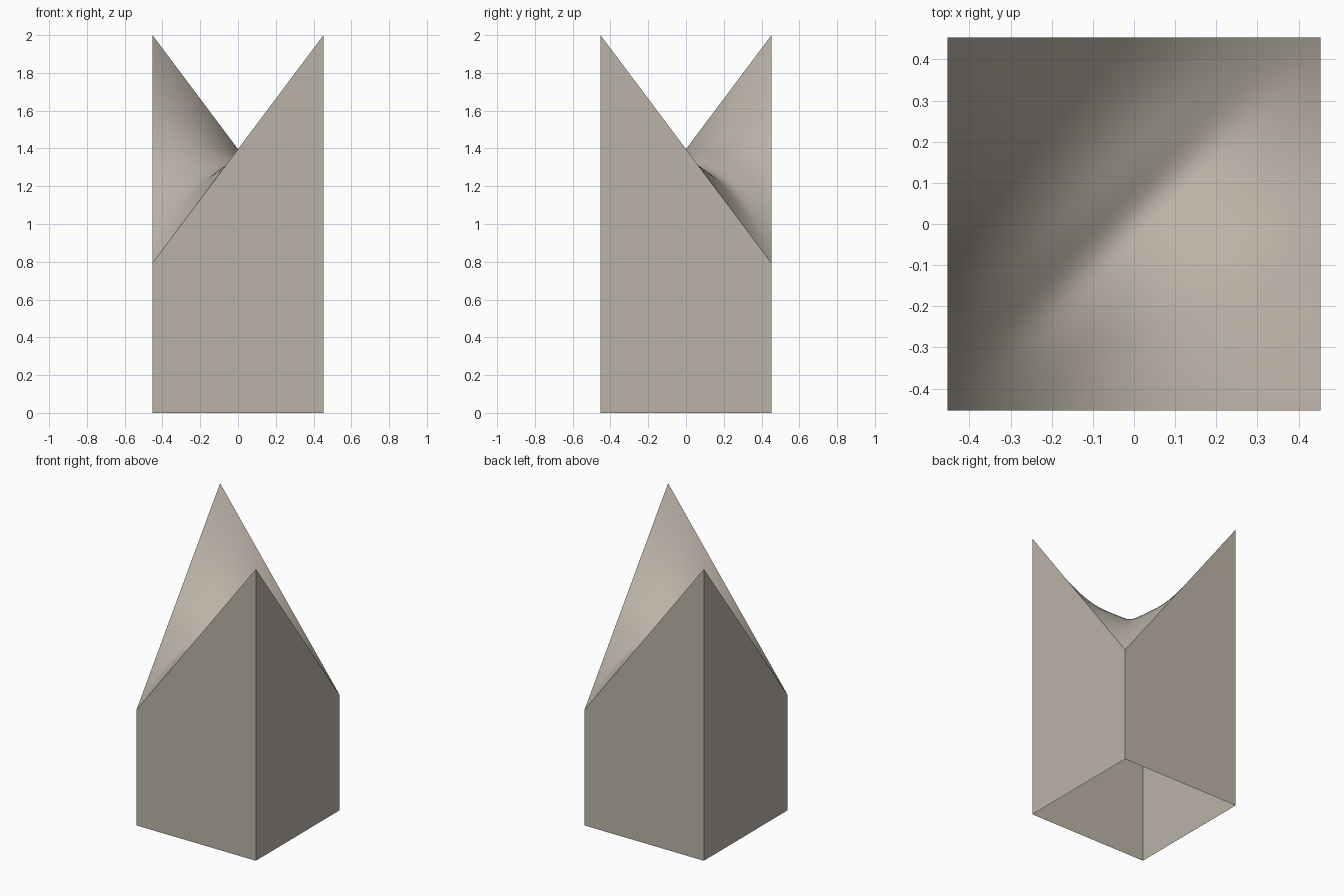
import bpy, bmesh, math

if "Cube" in bpy.data.objects:
    bpy.data.objects.remove(bpy.data.objects["Cube"])

HALF = 0.453      # half width of the square plan
MID, RISE = 1.396, 0.604   # mean roof height and corner rise/fall
N = 32            # roof grid divisions

stone = bpy.data.materials.new("warm_grey")
stone.diffuse_color = (0.50, 0.45, 0.385, 1)
stone.use_nodes = True
stone.node_tree.nodes["Principled BSDF"].inputs["Base Color"].default_value = stone.diffuse_color


def roof_height(x, y):
    """Saddle with straight edges and a slightly sunken, tightened valley."""
    u, v = x / HALF, y / HALF
    valley = 0.055 + 0.035 * math.exp(-((x - y) / 0.10) ** 2)
    return MID - RISE * u * v - valley * (1 - u * u) * (1 - v * v)


def finish(bm, name, smooth):
    mesh = bpy.data.meshes.new(name)
    for f in bm.faces:
        f.smooth = smooth
    bm.to_mesh(mesh)
    bm.free()
    mesh.materials.append(stone)
    obj = bpy.data.objects.new(name, mesh)
    bpy.context.collection.objects.link(obj)


# Saddle roof: a flat grid lifted to the curved height
bm = bmesh.new()
bmesh.ops.create_grid(bm, x_segments=N, y_segments=N, size=HALF)
for vert in bm.verts:
    vert.co.z = roof_height(vert.co.x, vert.co.y)
finish(bm, "saddle_roof", True)

# Four slanted-top walls, open underneath
bm = bmesh.new()
corners = [(-HALF, -HALF), (HALF, -HALF), (HALF, HALF), (-HALF, HALF)]
low = [bm.verts.new((x, y, 0)) for x, y in corners]
high = [bm.verts.new((x, y, roof_height(x, y))) for x, y in corners]
for i in range(4):
    j = (i + 1) % 4
    bm.faces.new((low[i], low[j], high[j], high[i]))
finish(bm, "walls", False)
